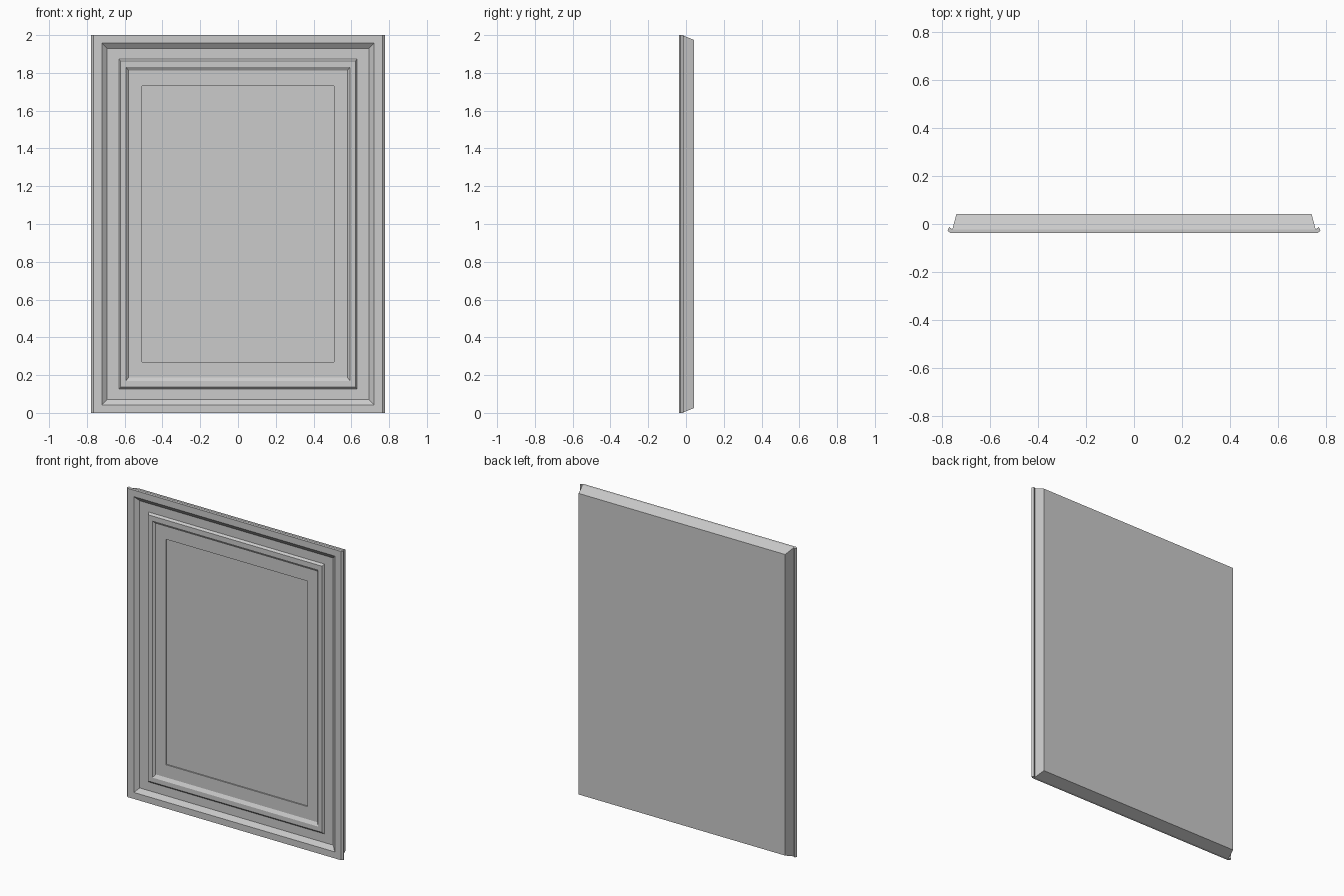
import bpy, bmesh

if "Cube" in bpy.data.objects:
    bpy.data.objects.remove(bpy.data.objects["Cube"])

H = 2.0
# Right-hand half of the horizontal section (x, y), front edge to back edge
SECTION = [(0.765, -0.038), (0.777, -0.028), (0.770, -0.013),
           (0.757, -0.022), (0.740, 0.042)]
BACK_DROP = 0.025          # top and bottom slope inward towards the back

# Moulding steps on the front: (half width, inset from top/bottom, y)
STEPS = [(0.720, 0.042, -0.038), (0.693, 0.070, -0.016),   # outer frame slopes in
         (0.630, 0.126, -0.016), (0.621, 0.138, -0.028),   # raised bead
         (0.594, 0.168, -0.028), (0.579, 0.188, -0.015),   # bead falls to panel
         (0.507, 0.270, -0.015), (0.507, 0.270, -0.007)]   # sunken centre


def rect_loop(bm, half, inset, y):
    """Rectangle facing the front, anticlockwise seen from -y."""
    return [bm.verts.new((x, y, z)) for x, z in
            ((-half, inset), (half, inset), (half, H - inset), (-half, H - inset))]


def bridge(bm, a, b):
    for i in range(4):
        j = (i + 1) % 4
        bm.faces.new((a[i], a[j], b[j], b[i]))


bm = bmesh.new()

# Shell: nested rectangles from the front edge, round the lip, to the back
shell = []
for i, (half, y) in enumerate(SECTION):
    shell.append(rect_loop(bm, half, BACK_DROP if i == 4 else 0.0, y))

# Sides with the rolled lip
for a, b in zip(shell, shell[1:]):
    for i, j in ((1, 2), (3, 0)):
        bm.faces.new((a[i], a[j], b[j], b[i]))

# Top and bottom: flat lip strip, then the slope to the back
for i, j in ((0, 1), (2, 3)):
    bm.faces.new([s[i] for s in shell[:4]] + [s[j] for s in reversed(shell[:4])])
    bm.faces.new((shell[3][i], shell[3][j], shell[4][j], shell[4][i]))
bm.faces.new(shell[4])

# Front mouldings and centre panel
prev = shell[0]
for step in STEPS:
    loop = rect_loop(bm, *step)
    bridge(bm, prev, loop)
    prev = loop
bm.faces.new(prev)

bmesh.ops.recalc_face_normals(bm, faces=bm.faces)
mesh = bpy.data.meshes.new("moulded_panel")
bm.to_mesh(mesh)
bm.free()
bpy.context.collection.objects.link(bpy.data.objects.new("moulded_panel", mesh))
